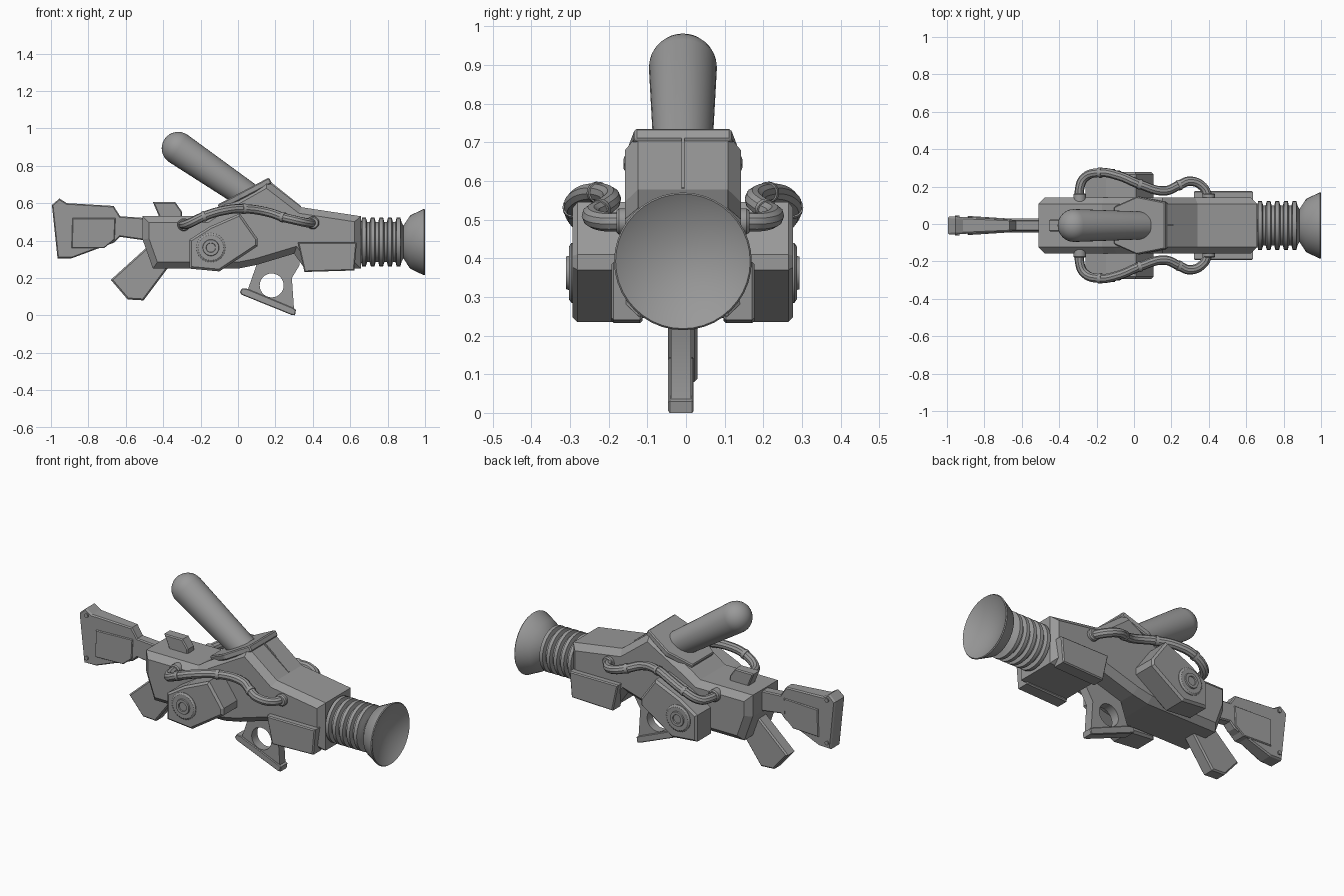
import bpy
import bmesh
import math
from mathutils import Vector

MID = -0.008  # y of the symmetry plane

cube = bpy.data.objects.get("Cube")
if cube:
    bpy.data.objects.remove(cube, do_unlink=True)

grey = bpy.data.materials.new("gunmetal grey")
grey.use_nodes = True
grey.diffuse_color = (0.32, 0.32, 0.32, 1)
grey.node_tree.nodes["Principled BSDF"].inputs["Base Color"].default_value = (0.32, 0.32, 0.32, 1)


def finish(name, bm, smooth=False):
    bmesh.ops.recalc_face_normals(bm, faces=bm.faces)
    me = bpy.data.meshes.new(name)
    bm.to_mesh(me)
    bm.free()
    ob = bpy.data.objects.new(name, me)
    bpy.context.collection.objects.link(ob)
    me.materials.append(grey)
    if smooth:
        shade(ob)
    return ob


def shade(ob):
    bpy.ops.object.select_all(action='DESELECT')
    ob.select_set(True)
    bpy.context.view_layer.objects.active = ob
    bpy.ops.object.shade_smooth_by_angle(angle=math.radians(35))


def prism(name, pts, half, y=0, chamfer=0.0, width=None):
    """Side profile (x, z) extruded across y; width(x) may taper it."""
    bm = bmesh.new()
    face = bm.faces.new([bm.verts.new((x, -half, z)) for x, z in pts])
    ext = bmesh.ops.extrude_face_region(bm, geom=[face])
    bmesh.ops.translate(bm, vec=(0, 2 * half, 0),
                        verts=[v for v in ext["geom"] if isinstance(v, bmesh.types.BMVert)])
    if chamfer:
        rim = [e for e in bm.edges if abs(e.verts[0].co.y - e.verts[1].co.y) < 1e-5]
        bmesh.ops.bevel(bm, geom=rim, offset=chamfer, segments=1, affect='EDGES')
    for v in bm.verts:
        if width:
            v.co.y *= width(v.co.x)
        v.co.y += MID + y
    return finish(name, bm)


def lathe(name, profile, origin, axis, sides=32):
    """Profile of (distance along axis, radius), turned around the axis."""
    bm = bmesh.new()
    vs = [bm.verts.new((r, 0, d)) for d, r in profile]
    es = [bm.edges.new(p) for p in zip(vs, vs[1:])]
    bmesh.ops.spin(bm, geom=vs + es, cent=(0, 0, 0), axis=(0, 0, 1),
                   angle=math.tau, steps=sides, use_duplicate=False)
    bmesh.ops.remove_doubles(bm, verts=bm.verts, dist=1e-5)
    turn = Vector((0, 0, 1)).rotation_difference(Vector(axis))
    at = Vector(origin) + Vector((0, MID, 0))
    for v in bm.verts:
        v.co = turn @ v.co + at
    return finish(name, bm, True)


def to_mesh(ob):
    bpy.ops.object.select_all(action='DESELECT')
    ob.select_set(True)
    bpy.context.view_layer.objects.active = ob
    bpy.ops.object.convert(target='MESH')
    return bpy.context.view_layer.objects.active


# Main receiver with its raised hump
prism("receiver", [(-.51, .53), (-.17, .53), (-.11, .57), (.155, .72), (.34, .578),
                   (.657, .53), (.657, .25), (.36, .245), (.30, .33), (.10, .27),
                   (0, .25), (-.455, .25), (-.51, .405)], .15, chamfer=.034)
prism("hump_seam", [(.16, .70), (.165, .722), (.338, .583), (.335, .56)], .004)
prism("rear_sight", [(-.455, .605), (-.335, .605), (-.30, .555), (-.30, .5), (-.41, .5)],
      .032, chamfer=.006)

# Sloped six-sided collar under the capsule
bm = bmesh.new()
slope = Vector((-.275, 0, -.145)).normalized()
normal = Vector((-.47, 0, .88))
outline = [(0, .125), (.17, .155), (.31, .10)]
outline += [(u, -w) for u, w in reversed(outline)]
top = Vector((.165, MID, .737))
face = bm.faces.new([bm.verts.new(top + slope * u + Vector((0, w, 0))) for u, w in outline])
ext = bmesh.ops.extrude_face_region(bm, geom=[face])
bmesh.ops.translate(bm, vec=normal * -.035,
                    verts=[v for v in ext["geom"] if isinstance(v, bmesh.types.BMVert)])
bmesh.ops.bevel(bm, geom=bm.edges[:], offset=.006, segments=1, affect='EDGES')
finish("capsule_collar", bm)

# Capsule with a round end
base, end = Vector((.05, 0, .64)), Vector((-.32, 0, .893))
length = (end - base).length
dome = [(length + .088 * math.sin(a * math.pi / 16), .088 * math.cos(a * math.pi / 16))
        for a in range(8)]
lathe("capsule", [(0, .074)] + dome + [(length + .088, 0)], base, end - base)

# Ribbed barrel and flared muzzle
ribs = []
for i in range(5):
    x = .65 + i * .046
    ribs += [(x, .108), (x + .008, .108), (x + .014, .13), (x + .034, .13), (x + .04, .108)]
lathe("ribbed_barrel", [(.63, 0), (.63, .108)] + ribs + [(.885, .085), (.89, 0)],
      (0, 0, .392), (1, 0, 0), 40)
lathe("muzzle_flare", [(.87, 0), (.87, .085), (.885, .088), (.92, .142), (.995, .178),
                       (1, .174), (.985, .15), (.965, .10), (.952, .05), (.948, 0)],
      (0, 0, .392), (1, 0, 0), 40)

# Shoulder stock, thicker toward the butt
def taper(x):
    return 1 + max(0, -.62 - x) * 1.9


prism("stock", [(-.995, .59), (-.955, .625), (-.915, .60), (-.665, .585), (-.63, .53),
                (-.49, .52), (-.49, .40), (-.63, .42), (-.66, .39), (-.89, .305), (-.965, .305)],
      .029, chamfer=.006, width=taper)
prism("stock_panel", [(-.885, .52), (-.655, .52), (-.66, .405), (-.715, .36), (-.89, .36)],
      .034, chamfer=.004, width=taper)
for z in (.59, .34):
    lathe("stock_screw", [(-.054, 0), (-.054, .012), (.054, .012), (.054, 0)],
          (-.945, 0, z), (0, 1, 0), 12)

# Rear grip
prism("rear_grip", [(-.47, .38), (-.68, .19), (-.59, .085), (-.505, .08), (-.37, .26),
                    (-.37, .38)], .038, chamfer=.008)

# Fore grip: plate with a round hole, and a foot
cu = bpy.data.curves.new("fore_grip", 'CURVE')
cu.dimensions = '2D'
cu.fill_mode = 'BOTH'
cu.extrude = .026
hole = [(.18 + .064 * math.cos(i * math.tau / 28), .16 + .064 * math.sin(i * math.tau / 28))
        for i in range(28)]
for loop in ([(.12, .33), (.33, .35), (.33, .27), (.288, .20), (.30, .025), (.05, .13)], hole):
    sp = cu.splines.new('POLY')
    sp.points.add(len(loop) - 1)
    for p, (x, z) in zip(sp.points, loop):
        p.co = (x, z, 0, 1)
    sp.use_cyclic_u = True
grip = bpy.data.objects.new("fore_grip", cu)
bpy.context.collection.objects.link(grip)
grip.rotation_euler.x = math.pi / 2
grip.location.y = MID - .005
grip = to_mesh(grip)
grip.data.materials.clear()
grip.data.materials.append(grey)
shade(grip)
prism("fore_grip_foot", [(.01, .125), (.022, .145), (.05, .142), (.29, .042), (.31, .03),
                         (.305, 0), (.285, .003), (.02, .11)], .033, y=-.005, chamfer=.004)

# Parts repeated on both sides
hose_path = [(-.29, .14, .485), (-.29, .20, .485), (-.265, .255, .49), (-.18, .283, .53),
             (-.08, .265, .56), (.03, .22, .57), (.165, .185, .55), (.24, .215, .525),
             (.30, .237, .51), (.37, .205, .495), (.40, .14, .495)]
for side, tag in ((1, "left"), (-1, "right")):
    out = (0, side, 0)
    # Angular pod with a round hub
    prism(tag + "_pod", [(.01, .545), (.105, .41), (.105, .37), (-.10, .235), (-.26, .25),
                         (-.26, .405), (-.15, .475)], .075, y=side * .21, chamfer=.012)
    lathe(tag + "_pod_hub", [(.27, 0), (.27, .078), (.288, .078), (.295, .068), (.295, .044),
                             (.302, .042), (.302, .026), (.296, .024), (.296, 0)],
          (-.145, 0, .362), out)
    # Lower front guard panel
    prism(tag + "_guard", [(.32, .39), (.635, .39), (.622, .24), (.355, .232)], .04,
          y=side * .145, chamfer=.006)
    # Hose and its end sockets
    cu = bpy.data.curves.new(tag + "_hose", 'CURVE')
    cu.dimensions = '3D'
    cu.bevel_depth = .025
    cu.bevel_resolution = 3
    cu.resolution_u = 6
    sp = cu.splines.new('BEZIER')
    sp.bezier_points.add(len(hose_path) - 1)
    for p, (x, y, z) in zip(sp.bezier_points, hose_path):
        p.co = (x, MID + side * y, z)
        p.handle_left_type = p.handle_right_type = 'AUTO'
    hose = bpy.data.objects.new(tag + "_hose", cu)
    bpy.context.collection.objects.link(hose)
    cu.materials.append(grey)
    hose = to_mesh(hose)
    shade(hose)
    for x, y, z in (hose_path[0], hose_path[-1]):
        lathe(tag + "_hose_socket", [(.12, .034), (.165, .034), (.172, .028), (.172, 0)],
              (x, 0, z), out, 20)
    # Joint bands along the hose
    for i in (3, 5, 7):
        a, b = Vector(hose_path[i - 1]), Vector(hose_path[i + 1])
        d, c = b - a, Vector(hose_path[i])
        c.y *= side
        d.y *= side
        lathe(tag + "_hose_band", [(-.008, .02), (-.008, .028), (.008, .028), (.008, .02)],
              c, d, 16)
